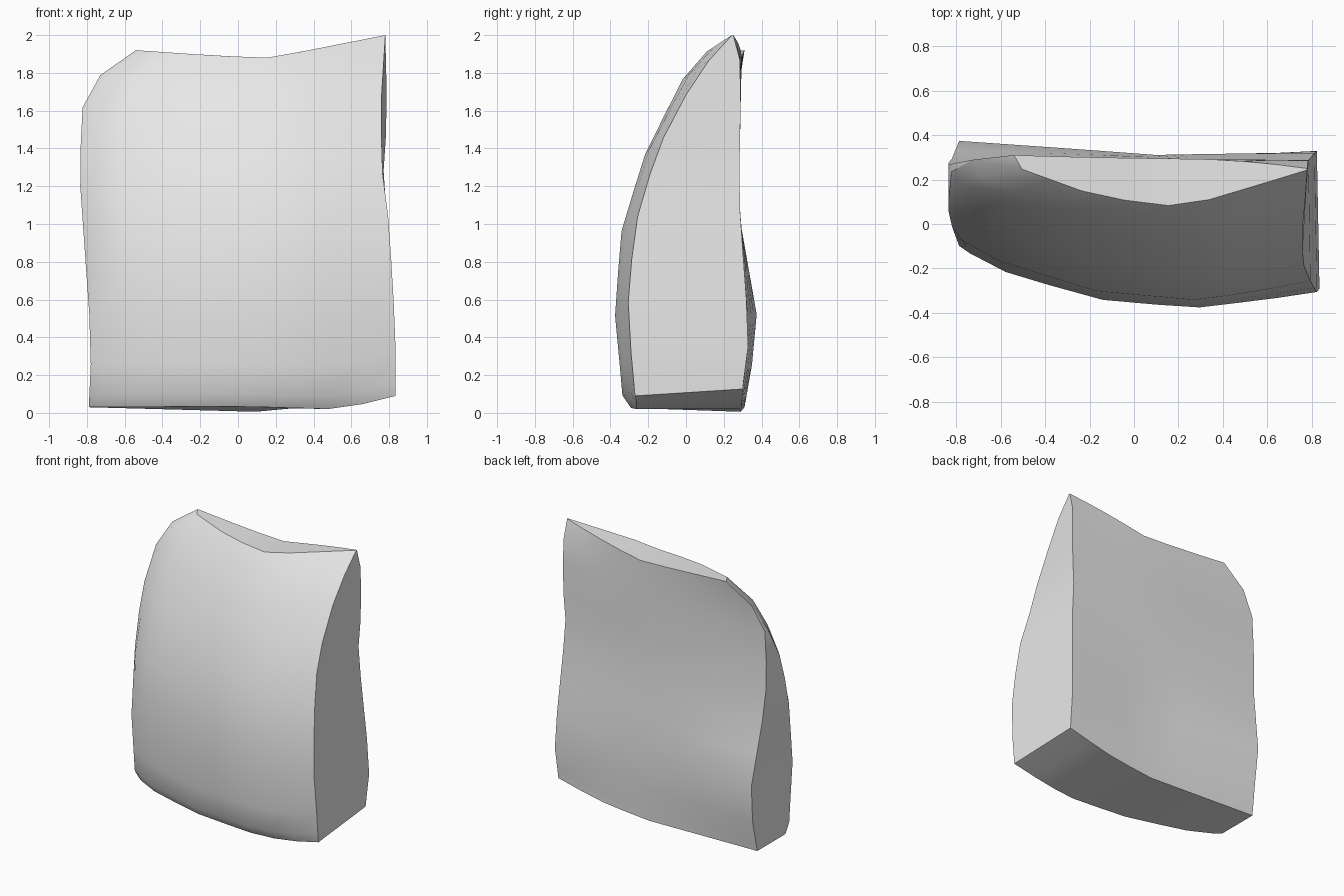
import bpy
import bmesh

if "Cube" in bpy.data.objects:
    bpy.data.objects.remove(bpy.data.objects["Cube"])


def curve(points):
    """Piecewise linear function through (input, output) pairs."""
    def value(t):
        if t <= points[0][0]:
            return points[0][1]
        for (a, p), (b, q) in zip(points, points[1:]):
            if t <= b:
                return p + (q - p) * (t - a) / (b - a)
        return points[-1][1]
    return value


# Outline of the slab
left_edge = curve([(0.03, -0.79), (0.35, -0.775), (0.7, -0.8), (1.27, -0.84),
                   (1.67, -0.82), (1.8, -0.72), (1.92, -0.54)])
front_right_edge = curve([(0.09, 0.835), (0.4, 0.835), (1.0, 0.8),
                          (1.27, 0.765), (1.6, 0.755), (2.0, 0.78)])
back_right_edge = curve([(0.13, 0.815), (0.4, 0.825), (1.0, 0.79),
                         (1.27, 0.77), (1.57, 0.79), (2.0, 0.78)])
top_edge = curve([(-0.54, 1.92), (-0.1, 1.89), (0.17, 1.88), (0.4, 1.925), (0.78, 2.0)])
front_bottom = curve([(-0.79, 0.03), (0, 0.035), (0.5, 0.02), (0.68, 0.05), (0.83, 0.09)])
back_bottom = curve([(-0.79, 0.03), (0.13, 0.005), (0.5, 0.05), (0.83, 0.13)])

# Front bulge: upright profile plus sideways falloff
front_profile = curve([(0.02, -0.29), (0.09, -0.34), (0.53, -0.38), (0.98, -0.34),
                       (1.4, -0.21), (1.8, 0.0), (2.0, 0.18)])
front_falloff = curve([(-0.82, 0.33), (-0.78, 0.27), (-0.6, 0.17), (-0.17, 0.04),
                       (0.27, 0.0), (0.6, 0.04), (0.83, 0.07)])

# Back: left, middle and right profiles
back_left = curve([(0.03, 0.31), (0.46, 0.385), (1.0, 0.29), (1.27, 0.27),
                   (1.67, 0.27), (1.92, 0.31)])
back_middle = curve([(0.02, 0.29), (0.4, 0.315), (1.2, 0.28), (1.9, 0.295)])
back_right = curve([(0.13, 0.3), (0.4, 0.335), (0.6, 0.32), (1.0, 0.29),
                    (1.2, 0.28), (1.6, 0.29), (1.9, 0.285), (2.0, 0.25)])

COLS = [0, 0.03, 0.13, 0.25, 0.4, 0.55, 0.67, 0.78, 0.89, 1]
ROWS = [0, 0.035, 0.12, 0.26, 0.38, 0.5, 0.62, 0.72, 0.84, 0.93, 1]


def place(u, v, right_edge, bottom):
    """Position in the slab outline for column u and row v."""
    x, z = -0.8 + 1.6 * u, 2 * v
    for _ in range(8):
        x = left_edge(z) * (1 - u) + right_edge(z) * u
        z = bottom(x) * (1 - v) + top_edge(x) * v
    return x, z


def front_point(u, v):
    x, z = place(u, v, front_right_edge, front_bottom)
    y = front_profile(z) + front_falloff(x)
    # The left side closes to a point at the rounded shoulder
    if u == 0 and z > 1.7:
        y = back_left(z)
    return x, min(y, back_point(u, v)[1]), z


def back_point(u, v):
    x, z = place(u, v, back_right_edge, back_bottom)
    y = curve([(0, back_left(z)), (0.55, back_middle(z)), (1, back_right(z))])(u)
    return x, y, z


bm = bmesh.new()
panel = bm.faces.layers.int.new("panel")


def skin(grid, index):
    """Fill a grid of vertices with quads belonging to one panel."""
    for low, high in zip(grid, grid[1:]):
        for i in range(len(low) - 1):
            face = bm.faces.new((low[i], low[i + 1], high[i + 1], high[i]))
            face[panel] = index
            face.smooth = True


front = [[bm.verts.new(front_point(u, v)) for u in COLS] for v in ROWS]
back = [[bm.verts.new(back_point(u, v)) for u in COLS] for v in ROWS]

# Front, back, bottom, top and both sides
skin(front, 0)
skin([row[::-1] for row in back], 1)
skin([back[0], front[0]], 2)
skin([front[-1], back[-1]], 3)
skin([[r[0] for r in front], [r[0] for r in back]], 4)
skin([[r[-1] for r in back], [r[-1] for r in front]], 5)

bmesh.ops.remove_doubles(bm, verts=bm.verts[:], dist=0.004)
bmesh.ops.recalc_face_normals(bm, faces=bm.faces[:])
# Crisp rims where two panels meet
for edge in bm.edges:
    edge.smooth = len({f[panel] for f in edge.link_faces}) == 1

mesh = bpy.data.meshes.new("stone_slab")
bm.to_mesh(mesh)
bm.free()
slab = bpy.data.objects.new("stone_slab", mesh)
bpy.context.collection.objects.link(slab)

grey = bpy.data.materials.new("light_grey")
grey.use_nodes = True
colour = (0.8, 0.8, 0.8, 1)
grey.diffuse_color = colour
grey.node_tree.nodes["Principled BSDF"].inputs["Base Color"].default_value = colour
mesh.materials.append(grey)
